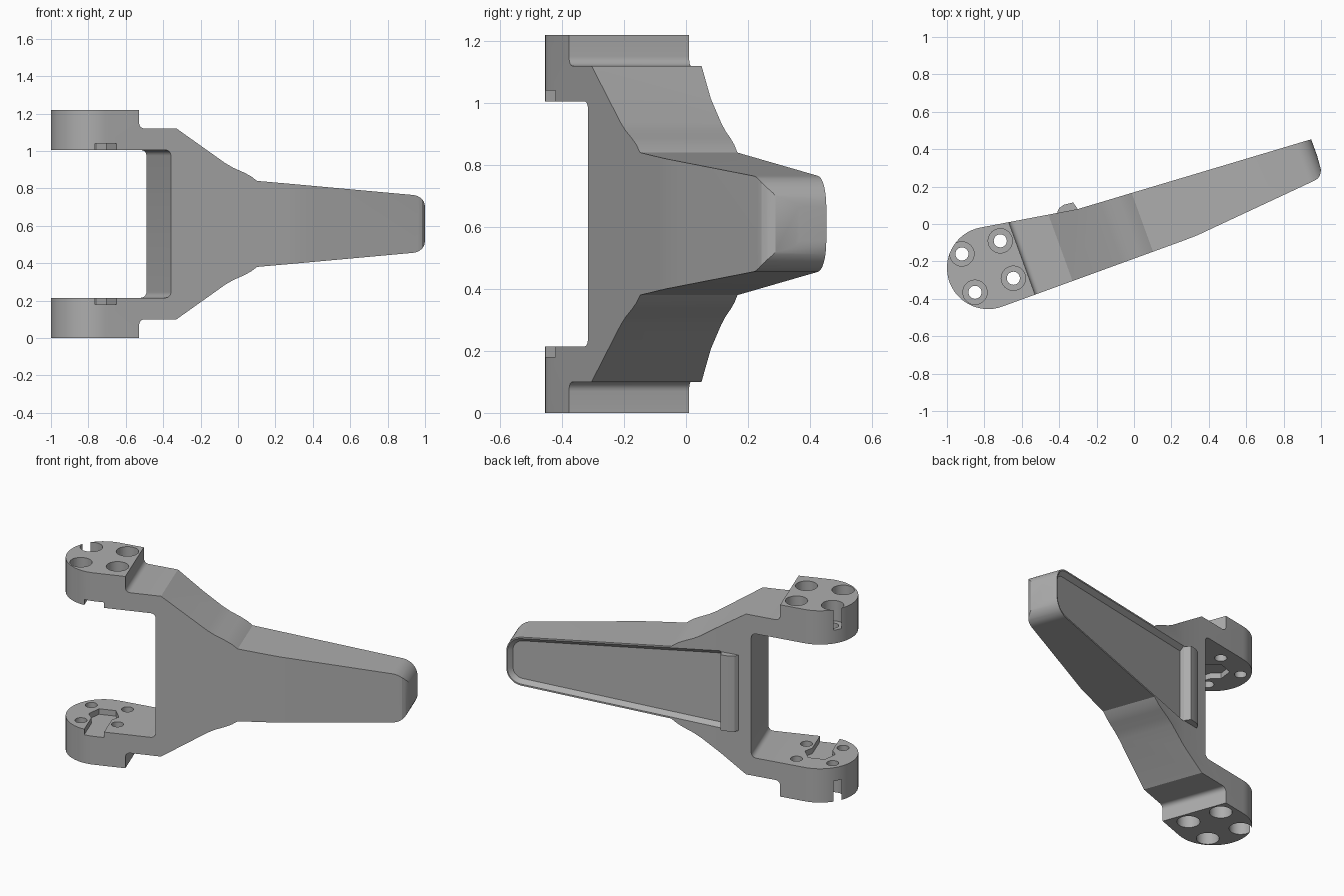
import bpy, bmesh
from math import sin, cos, radians, pi
from mathutils import Matrix, Vector

cube = bpy.data.objects.get("Cube")
if cube:
    bpy.data.objects.remove(cube, do_unlink=True)

TILT = radians(20)       # the arm swings back by this angle
MID = 0.61               # height of the mirror plane
HEIGHT = 2 * MID
PIVOT = (-0.78, -0.235)  # centre of the rounded fork ends

grey = bpy.data.materials.new("plain grey")
grey.use_nodes = True
colour = (0.42, 0.42, 0.42, 1)
grey.diffuse_color = colour
grey.node_tree.nodes["Principled BSDF"].inputs["Base Color"].default_value = colour


def arc(cx, cy, r, start, end, n=8):
    angles = [radians(start + (end - start) * i / n) for i in range(n + 1)]
    return [(cx + r * cos(a), cy + r * sin(a)) for a in angles]


def mirrored(half):
    """Close an upper half outline with its reflection below."""
    return half + [(a, -b) for a, b in reversed(half)]


def loft(name, low, high):
    """Solid between two matching loops of 3D points."""
    bm = bmesh.new()
    a = [bm.verts.new(p) for p in low]
    b = [bm.verts.new(p) for p in high]
    n = len(a)
    bm.faces.new(a)
    bm.faces.new(b)
    for i in range(n):
        j = (i + 1) % n
        bm.faces.new((a[i], a[j], b[j], b[i]))
    bmesh.ops.recalc_face_normals(bm, faces=bm.faces)
    mesh = bpy.data.meshes.new(name)
    bm.to_mesh(mesh)
    bm.free()
    mesh.materials.append(grey)
    obj = bpy.data.objects.new(name, mesh)
    bpy.context.collection.objects.link(obj)
    return obj


def prism(name, outline, z0, z1):
    return loft(name, [(x, y, z0) for x, y in outline],
                [(x, y, z1) for x, y in outline])


def select(obj):
    bpy.ops.object.select_all(action='DESELECT')
    obj.select_set(True)
    bpy.context.view_layer.objects.active = obj


def combine(target, cutter, operation='DIFFERENCE'):
    select(target)
    mod = target.modifiers.new("cut", 'BOOLEAN')
    mod.object, mod.operation, mod.solver = cutter, operation, 'EXACT'
    bpy.ops.object.modifier_apply(modifier=mod.name)
    bpy.data.objects.remove(cutter, do_unlink=True)


# Plan outline: rounded fork end, bent back, blunt tip
plan = arc(*PIVOT, 0.22, 100, 290, 28)
plan += [(0.27, -0.087), (0.34, -0.06), (0.41, -0.027)]
plan += [(0.965, 0.232), (0.983, 0.243), (0.995, 0.262), (1.0, 0.288)]
plan += [(0.955, 0.455), (-0.3, 0.08)]
body = prism("fork_arm", plan, 0, HEIGHT)

# Side outline: fork opening, stepped shoulder, flare and tapering arm
half = arc(-0.475, 0.365, 0.03, 0, 90, 5)
half += [(-1.4, 0.395), (-1.4, 0.7), (-0.626, 0.7)]
half += arc(-0.596, 0.54, 0.03, 180, 270, 5)
half += [(-0.413, 0.51), (-0.136, 0.325), (-0.09, 0.3), (-0.03, 0.275),
         (0.01, 0.255), (0.045, 0.23)]
half += arc(0.945, 0.055, 0.1, 86, 0, 10)
turn = Matrix.Rotation(TILT, 4, 'Z')
side = [[turn @ Vector((u, v, z + MID)) for u, z in mirrored(half)]
        for v in (-1, 1)]
combine(body, loft("side_cutter", *side), 'INTERSECT')

# Shallow sloping recess in the back of the arm
along = Vector((1.255, 0.375, 0)).normalized()
out = Vector((-along.y, along.x, 0))
start = Vector((-0.3, 0.08, MID))


def recess_loop(inset, depth):
    outline = [(0, 0.255 - inset)]
    outline += arc(1.205, 0.055, 0.1 - inset, 86, 0)
    return [start + along * s + out * depth + Vector((0, 0, z))
            for s, z in mirrored(outline)]


combine(body, loft("recess_cutter", recess_loop(0.035, -0.025),
                   recess_loop(0.005, 0.005)))

# Counterbored bolt holes through both fork ends
for x, y in ((-0.92, -0.16), (-0.715, -0.09), (-0.85, -0.365), (-0.645, -0.29)):
    combine(body, prism("bolt_cutter", arc(x, y, 0.035, 0, 345, 23), -0.1, 1.4))
    bore = arc(x, y, 0.065, 0, 348.75, 31)
    combine(body, prism("bore_cutter", bore, -0.1, 0.13))
    combine(body, prism("bore_cutter", bore, HEIGHT - 0.13, 1.4))

# Keyed pockets in the facing sides of the fork, open to the front
key = [(-0.06, -0.4), (0.06, -0.4), (0.06, -0.05), (0.09, 0),
       (0.05, 0.08), (-0.05, 0.08), (-0.09, 0), (-0.06, -0.05)]
key = [(PIVOT[0] + u * cos(TILT) - v * sin(TILT),
        PIVOT[1] + u * sin(TILT) + v * cos(TILT)) for u, v in key]
combine(body, prism("pocket_cutter", key, 0.18, 1.04))

# Raised lip across the back at the wide end of the recess
lip_plan = [(-0.41, 0.03), (-0.41, 0.065), (-0.4, 0.085), (-0.375, 0.103),
            (-0.325, 0.115), (-0.298, 0.075), (-0.298, 0.03)]
lip = prism("back_lip", lip_plan, MID - 0.24, MID + 0.24)

for obj in (body, lip):
    select(obj)
    bpy.ops.object.shade_smooth_by_angle(angle=radians(25))
